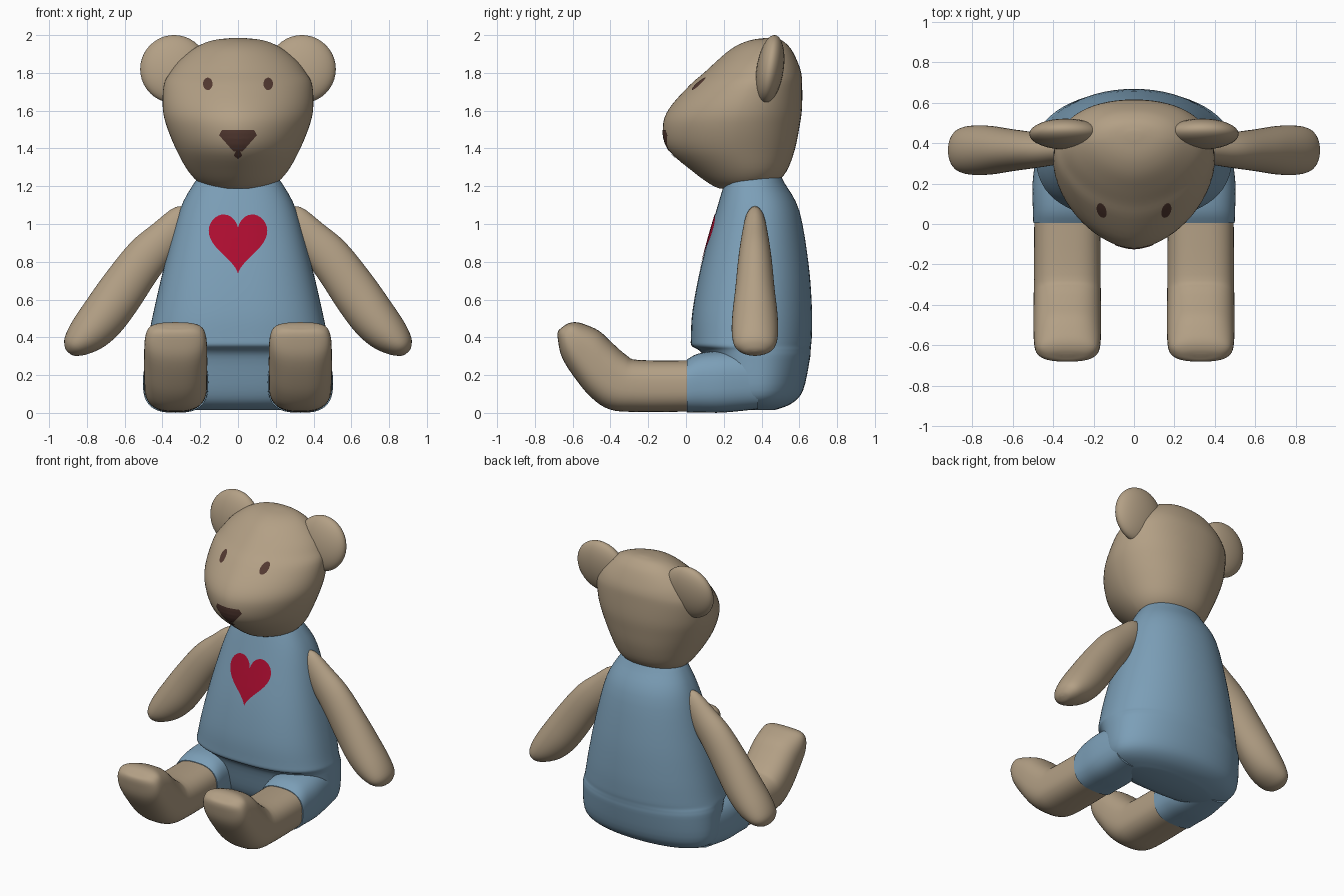
import bpy, bmesh, math
from mathutils import Vector
from mathutils.bvhtree import BVHTree

if "Cube" in bpy.data.objects:
    bpy.data.objects.remove(bpy.data.objects["Cube"])


def material(name, rgb):
    m = bpy.data.materials.new(name)
    m.diffuse_color = (*rgb, 1)
    m.use_nodes = True
    m.node_tree.nodes["Principled BSDF"].inputs["Base Color"].default_value = m.diffuse_color
    return m


TAN = material("tan fur", (0.45, 0.35, 0.235))
BLUE = material("blue cloth", (0.20, 0.345, 0.475))
RED = material("red heart", (0.42, 0.004, 0.03))
BROWN = material("dark brown", (0.085, 0.04, 0.03))


def finish(name, bm, mat):
    bmesh.ops.recalc_face_normals(bm, faces=bm.faces)
    me = bpy.data.meshes.new(name)
    bm.to_mesh(me)
    bm.free()
    me.materials.append(mat)
    ob = bpy.data.objects.new(name, me)
    bpy.context.collection.objects.link(ob)
    bpy.ops.object.select_all(action='DESELECT')
    ob.select_set(True)
    bpy.context.view_layer.objects.active = ob
    bpy.ops.object.shade_smooth_by_angle(angle=math.radians(50))
    return ob


def smooth_rows(rows, steps):
    """Catmull-Rom interpolation of rows of numbers."""
    out = []
    n = len(rows)
    for i in range(n - 1):
        a, b, c, d = (rows[max(i - 1, 0)], rows[i], rows[i + 1], rows[min(i + 2, n - 1)])
        for k in range(steps):
            t = k / steps
            out.append([0.5 * (2 * q + (r - p) * t + (2 * p - 5 * q + 4 * r - s) * t * t
                               + (3 * q - p - 3 * r + s) * t ** 3)
                        for p, q, r, s in zip(a, b, c, d)])
    out.append(list(rows[-1]))
    return out


def loft(name, rows, mat, place, front=2.0, back=2.0, mid=0.5, sides=48, steps=4):
    """Each row: two opposite profile points (a1, b1, a2, b2) and a half width.
    place(w, a, b) maps sideways offset and profile point to 3D."""
    bm = bmesh.new()
    rings = []
    for a1, b1, a2, b2, w in smooth_rows(rows, steps):
        ca, cb = a1 + (a2 - a1) * mid, b1 + (b2 - b1) * mid
        ring = []
        for k in range(sides):
            t = 2 * math.pi * k / sides
            c, s = math.cos(t), math.sin(t)
            p = 2 / (front if s >= 0 else back)
            u = math.copysign(abs(c) ** p, c) * w
            v = abs(s) ** p
            ea, eb = (a1, b1) if s >= 0 else (a2, b2)
            ring.append(bm.verts.new(place(u, ca + (ea - ca) * v, cb + (eb - cb) * v)))
        rings.append(ring)
    for r, q in zip(rings, rings[1:]):
        for k in range(sides):
            j = (k + 1) % sides
            bm.faces.new((r[k], r[j], q[j], q[k]))
    bm.faces.new(rings[0])
    bm.faces.new(rings[-1])
    return finish(name, bm, mat)


def patch(name, outline, centre, target, mat, rings=8, lift=0.004):
    """Thin painted shape (x, z outline) projected onto the front of a part."""
    tree = BVHTree.FromPolygons([v.co for v in target.data.vertices],
                                [p.vertices for p in target.data.polygons])

    def hit(x, z):
        loc = tree.ray_cast(Vector((x, -3, z)), Vector((0, 1, 0)))[0]
        return (x, loc.y - lift, z)

    bm = bmesh.new()
    cx, cz = centre
    hub = bm.verts.new(hit(cx, cz))
    loops = [[bm.verts.new(hit(cx + (x - cx) * i / rings, cz + (z - cz) * i / rings))
              for x, z in outline] for i in range(1, rings + 1)]
    n = len(outline)
    for k in range(n):
        j = (k + 1) % n
        bm.faces.new((hub, loops[0][k], loops[0][j]))
        for r, q in zip(loops, loops[1:]):
            bm.faces.new((r[k], q[k], q[j], r[j]))
    ob = finish(name, bm, mat)
    if sum(p.normal.y for p in ob.data.polygons) > 0:
        ob.data.flip_normals()
    return ob


def subdivide(points, n=8):
    return [tuple(p + (q - p) * k / n for p, q in zip(a, b))
            for a, b in zip(points, points[1:] + points[:1]) for k in range(n)]


def upright(rows):
    """(z, front y, back y, half width) -> loft rows."""
    return [(f, z, b, z, w) for z, f, b, w in rows]


central = lambda w, a, b: (w, a, b)

# Head with the pointed snout
head = loft("head", upright([
    (1.187, 0.18, 0.36, 0.10), (1.21, 0.13, 0.46, 0.19), (1.275, 0.04, 0.53, 0.26),
    (1.39, -0.09, 0.575, 0.325), (1.51, -0.122, 0.60, 0.375), (1.61, -0.09, 0.614, 0.398),
    (1.735, 0.02, 0.615, 0.393), (1.80, 0.095, 0.61, 0.36), (1.86, 0.16, 0.59, 0.315),
    (1.92, 0.23, 0.56, 0.245), (1.955, 0.29, 0.53, 0.185), (1.975, 0.35, 0.50, 0.12),
    (1.985, 0.42, 0.46, 0.03)]), TAN, central, front=1.75, back=2.2, mid=0.55, sides=64)

# Shirt and seat
shirt = loft("shirt", upright([
    (1.26, 0.22, 0.50, 0.19), (1.22, 0.205, 0.52, 0.23), (1.07, 0.16, 0.60, 0.31),
    (0.78, 0.08, 0.65, 0.39), (0.545, 0.035, 0.667, 0.445), (0.40, 0.026, 0.666, 0.475),
    (0.355, 0.03, 0.662, 0.485), (0.33, 0.07, 0.66, 0.487), (0.28, 0.10, 0.655, 0.49),
    (0.12, 0.14, 0.62, 0.485), (0.05, 0.18, 0.56, 0.43), (0.015, 0.25, 0.47, 0.30)]),
    BLUE, central, front=2.5, back=2.1, sides=64)

for side, word in ((-1, "right"), (1, "left")):
    # Arm
    loft(word + "_arm", [
        (0.24, 1.08, 0.20, 0.98, 0.03), (0.33, 1.09, 0.27, 0.90, 0.055),
        (0.45, 1.00, 0.36, 0.80, 0.075), (0.57, 0.90, 0.44, 0.69, 0.09),
        (0.70, 0.74, 0.53, 0.55, 0.105), (0.80, 0.60, 0.62, 0.43, 0.12),
        (0.88, 0.48, 0.71, 0.35, 0.122), (0.917, 0.40, 0.80, 0.31, 0.105),
        (0.917, 0.35, 0.86, 0.302, 0.06), (0.905, 0.325, 0.885, 0.31, 0.015)],
        TAN, lambda w, a, b: (side * a, 0.365 + w, b))

    # Trouser leg
    loft(word + "_trouser_leg", [
        (0.004, 0.282, 0.004, 0.003, 0.168), (0.07, 0.315, 0.07, 0.002, 0.17),
        (0.20, 0.33, 0.20, 0.002, 0.172), (0.38, 0.33, 0.38, 0.02, 0.15)],
        BLUE, lambda w, a, b: (side * 0.33 + w, a, b), front=2.6, back=2.8)

    # Bare leg with the upturned foot
    loft(word + "_leg", [
        (0.03, 0.278, 0.03, 0.007, 0.163), (-0.25, 0.28, -0.25, 0.005, 0.165),
        (-0.315, 0.305, -0.40, 0.017, 0.166), (-0.39, 0.37, -0.50, 0.08, 0.167),
        (-0.46, 0.434, -0.585, 0.18, 0.167), (-0.54, 0.47, -0.655, 0.29, 0.163),
        (-0.585, 0.48, -0.678, 0.385, 0.145), (-0.62, 0.475, -0.678, 0.43, 0.10),
        (-0.645, 0.462, -0.662, 0.448, 0.03)],
        TAN, lambda w, a, b: (side * 0.33 + w, a, b), front=2.6, back=2.6)

    # Ear
    bm = bmesh.new()
    bmesh.ops.create_uvsphere(bm, u_segments=32, v_segments=20, radius=1)
    ear = finish(word + "_ear", bm, TAN)
    ear.scale = (0.18, 0.072, 0.182)
    ear.rotation_euler = (-0.15, 0, 0)
    ear.location = (side * 0.338, 0.445, 1.82)

    # Eye
    ex, ez = side * 0.16, 1.742
    patch(word + "_eye", [(ex + 0.025 * math.cos(t * math.pi / 10), ez + 0.033 * math.sin(t * math.pi / 10))
                          for t in range(20)], (ex, ez), head, BROWN, rings=3)

# Nose and mouth mark
patch("nose", subdivide([(-0.1, 1.47), (-0.085, 1.498), (0.085, 1.498), (0.1, 1.47),
                         (0.025, 1.385), (-0.025, 1.385)]), (0, 1.45), head, BROWN)
patch("mouth", subdivide([(-0.008, 1.39), (0.008, 1.39), (0.022, 1.363), (0, 1.342), (-0.022, 1.363)], 3),
      (0, 1.366), head, BROWN, rings=2)

# Heart on the shirt
heart = []
for k in range(64):
    t = 2 * math.pi * k / 64
    v = 13 * math.cos(t) - 5 * math.cos(2 * t) - 2 * math.cos(3 * t) - math.cos(4 * t)
    heart.append((0.155 * math.sin(t) ** 3, 0.735 + (v + 17) * 0.0109))
patch("heart", heart, (0, 0.92), shirt, RED)
